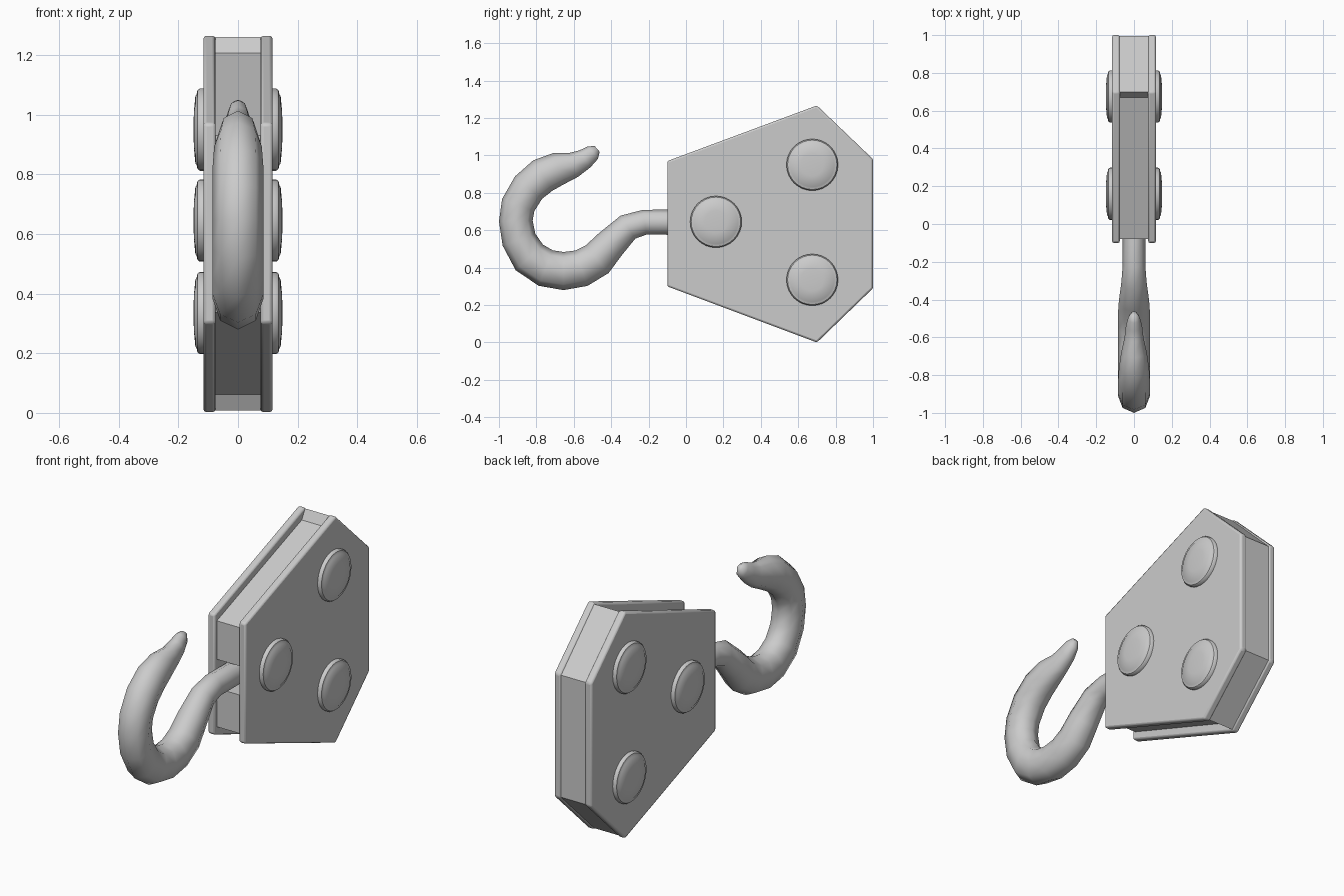
import bpy, bmesh, math
from mathutils import Vector

if "Cube" in bpy.data.objects:
    bpy.data.objects.remove(bpy.data.objects["Cube"])


def finish(name, bm, angle=40):
    bmesh.ops.recalc_face_normals(bm, faces=bm.faces)
    me = bpy.data.meshes.new(name)
    bm.to_mesh(me)
    bm.free()
    ob = bpy.data.objects.new(name, me)
    bpy.context.collection.objects.link(ob)
    bpy.ops.object.select_all(action='DESELECT')
    bpy.context.view_layer.objects.active = ob
    ob.select_set(True)
    bpy.ops.object.shade_smooth_by_angle(angle=math.radians(angle))
    return ob


def skin(bm, rings, cap=True):
    # join equal-length rings of points into a closed tube
    rows = [[bm.verts.new(p) for p in r] for r in rings]
    n = len(rows[0])
    for a, b in zip(rows, rows[1:]):
        for i in range(n):
            bm.faces.new((a[i], a[(i + 1) % n], b[(i + 1) % n], b[i]))
    if cap:
        bm.faces.new(rows[0])
        bm.faces.new(rows[-1])


def prism(name, outline, x0, x1):
    bm = bmesh.new()
    skin(bm, [[(x, y, z) for y, z in outline] for x in (x0, x1)])
    return finish(name, bm)


MID = 0.634

# Side plates
plate = [(-0.10, 0.97), (0.70, 1.267), (1.0, 0.98),
         (1.0, 0.29), (0.70, 0.0), (-0.10, 0.30)]
for s, side in ((1, "right"), (-1, "left")):
    ob = prism(side + "_plate", plate, s * 0.075, s * 0.116)
    bev = ob.modifiers.new("edge_bevel", 'BEVEL')
    bev.width = 0.01
    bev.segments = 2

# Core between the plates: recessed slopes, full-size rear, slot for the shank
upper = [(0.12, 0.715), (-0.08, 0.715), (-0.08, 0.93), (0.67, 1.207),
         (0.70, 1.26), (0.994, 0.975)]
lower = [(y, 2 * MID - z) for y, z in reversed(upper)]
prism("core", upper + lower, -0.077, 0.077)

# Domed rivets on both sides
profile = [(0.138, 0.108), (0.138, 0.128), (0.132, 0.136), (0.118, 0.139),
           (0.113, 0.143), (0.06, 0.148), (0.02, 0.149)]
for s, side in ((1, "right"), (-1, "left")):
    for k, (cy, cz) in enumerate([(0.16, 0.645), (0.675, 0.95), (0.675, 0.335)]):
        bm = bmesh.new()
        skin(bm, [[(s * x, cy + r * math.cos(t * math.tau / 32),
                    cz + r * math.sin(t * math.tau / 32)) for t in range(32)]
                  for r, x in profile])
        finish(f"{side}_rivet_{k + 1}", bm)

# Hook: (y, z, in-plane radius, half width)
path = [(0.10, 0.643, 0.067, 0.06), (-0.10, 0.643, 0.067, 0.06),
        (-0.22, 0.643, 0.067, 0.06), (-0.31, 0.617, 0.073, 0.067),
        (-0.405, 0.525, 0.085, 0.08), (-0.475, 0.445, 0.096, 0.085),
        (-0.56, 0.397, 0.1, 0.085), (-0.655, 0.382, 0.102, 0.085),
        (-0.75, 0.398, 0.102, 0.085), (-0.838, 0.455, 0.1, 0.085),
        (-0.893, 0.55, 0.093, 0.085), (-0.91, 0.65, 0.09, 0.085),
        (-0.897, 0.735, 0.092, 0.085), (-0.842, 0.828, 0.094, 0.085),
        (-0.765, 0.893, 0.096, 0.08), (-0.68, 0.93, 0.088, 0.068),
        (-0.60, 0.95, 0.068, 0.05), (-0.54, 0.982, 0.054, 0.043),
        (-0.498, 1.015, 0.043, 0.032), (-0.475, 1.035, 0.02, 0.016)]
rings = []
for i, (y, z, r, w) in enumerate(path):
    a, b = path[max(i - 1, 0)], path[min(i + 1, len(path) - 1)]
    d = Vector((b[0] - a[0], b[1] - a[1])).normalized()
    ring = []
    for t in range(8):
        c, sn = math.cos(t * math.tau / 8), math.sin(t * math.tau / 8)
        ring.append((w * sn, y - d.y * r * c, z + d.x * r * c))
    rings.append(ring)
bm = bmesh.new()
skin(bm, rings)
finish("hook", bm, 65)
